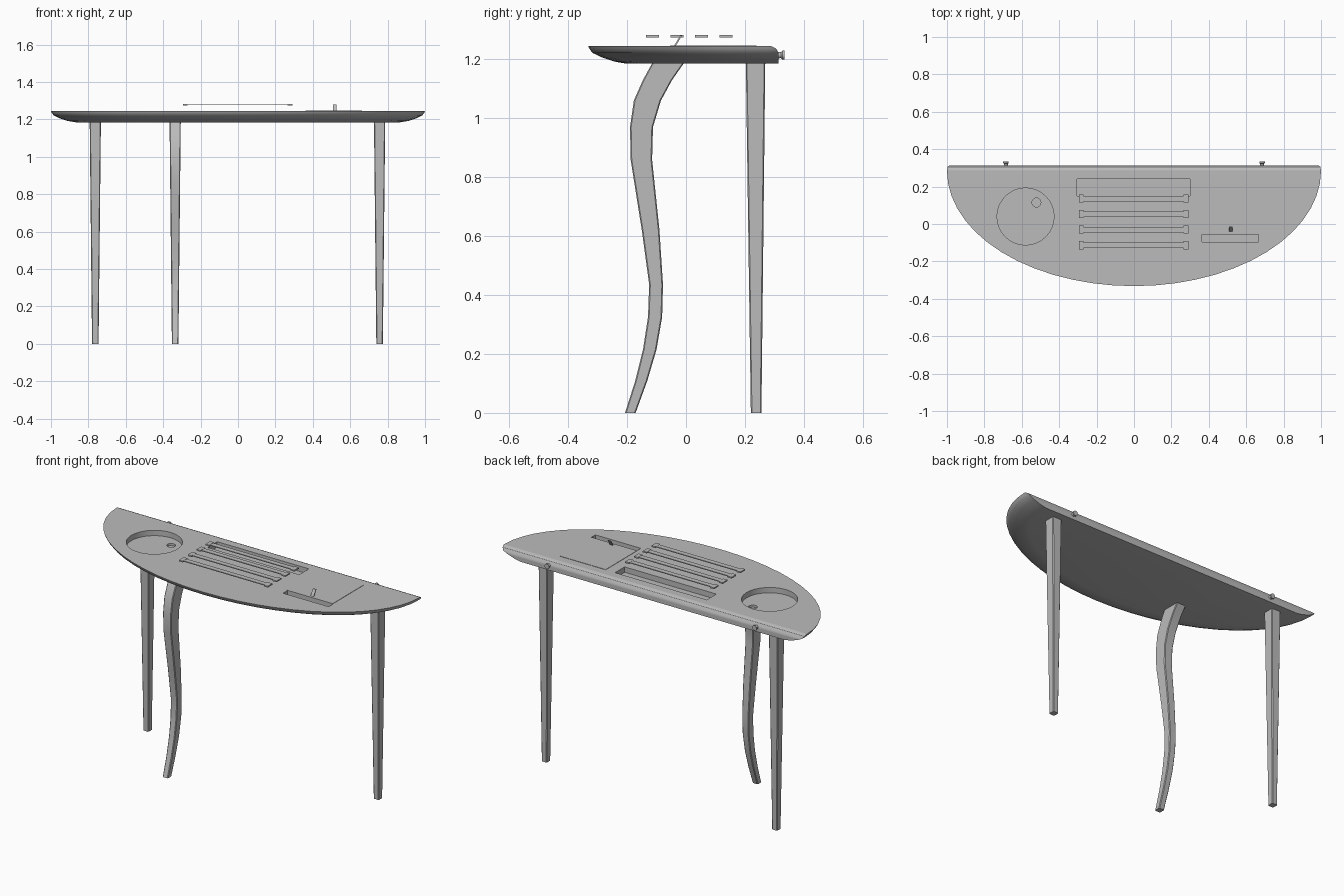
import bpy, bmesh, math
from mathutils import Vector, Matrix

cube = bpy.data.objects.get("Cube")
if cube:
    bpy.data.objects.remove(cube, do_unlink=True)

grey = bpy.data.materials.new("plain grey")
grey.use_nodes = True
COLOUR = (0.5, 0.5, 0.5, 1)
grey.diffuse_color = COLOUR
for node in grey.node_tree.nodes:
    if node.type == 'BSDF_PRINCIPLED':
        node.inputs["Base Color"].default_value = COLOUR


def finish(name, bm, smooth=None):
    bmesh.ops.recalc_face_normals(bm, faces=bm.faces)
    mesh = bpy.data.meshes.new(name)
    bm.to_mesh(mesh)
    bm.free()
    mesh.materials.append(grey)
    ob = bpy.data.objects.new(name, mesh)
    bpy.context.scene.collection.objects.link(ob)
    if smooth:
        bpy.ops.object.select_all(action='DESELECT')
        ob.select_set(True)
        bpy.context.view_layer.objects.active = ob
        bpy.ops.object.shade_smooth_by_angle(angle=math.radians(smooth))
    return ob


def loft(bm, rings):
    loops = [[bm.verts.new(p) for p in ring] for ring in rings]
    n = len(loops[0])
    for a, b in zip(loops, loops[1:]):
        for i in range(n):
            j = (i + 1) % n
            bm.faces.new((a[i], a[j], b[j], b[i]))
    bm.faces.new(loops[0][::-1])
    bm.faces.new(loops[-1])


def add_box(bm, x0, x1, y0, y1, z0, z1):
    loft(bm, [[(x0, y0, z), (x1, y0, z), (x1, y1, z), (x0, y1, z)] for z in (z0, z1)])


def add_disc(bm, x, y, r, z0, z1, n=32):
    m = Matrix.Translation((x, y, (z0 + z1) / 2))
    bmesh.ops.create_cone(bm, cap_ends=True, segments=n, radius1=r, radius2=r,
                          depth=z1 - z0, matrix=m)


TOP, UNDER = 1.245, 1.185


# Half-oval top: each ring has height, inset of the curved rim, back edge
def half_oval(z, inset, back, steps=28):
    arc = [math.pi * (1 + i / steps) for i in range(steps + 1)]
    ring = [((1 - inset) * math.cos(a), 0.285 + (0.617 - inset) * math.sin(a), z) for a in arc]
    return ring + [(1 - inset, back, z), (inset - 1, back, z)]


bm = bmesh.new()
loft(bm, [half_oval(*r) for r in (
    (UNDER, 0.13, 0.314), (1.192, 0.09, 0.314), (1.207, 0.045, 0.314),
    (1.222, 0.014, 0.314), (1.236, 0.004, 0.306), (TOP, 0, 0.288))])
table = finish("table_top", bm)


# Recesses in the top
def cut(name, build):
    bm = bmesh.new()
    build(bm)
    cutter = finish(name, bm)
    cutter.hide_render = True
    cutter.hide_set(True)
    mod = table.modifiers.new(name, 'BOOLEAN')
    mod.operation = 'DIFFERENCE'
    mod.solver = 'EXACT'
    mod.object = cutter
    bpy.context.view_layer.objects.active = table
    bpy.ops.object.modifier_apply(modifier=name)
    bpy.data.objects.remove(cutter, do_unlink=True)


FLOOR = 1.213
cut("basin_cut", lambda b: add_disc(b, -0.58, 0.04, 0.152, FLOOR, 1.3, 48))
cut("drain_cut", lambda b: add_disc(b, -0.522, 0.115, 0.024, 1.2, 1.3, 20))
cut("tray_cut", lambda b: add_box(b, -0.305, 0.3, 0.15, 0.24, FLOOR, 1.3))
cut("slot_cut", lambda b: add_box(b, 0.364, 0.665, -0.095, -0.055, FLOOR, 1.3))
bpy.ops.object.select_all(action='DESELECT')
table.select_set(True)
bpy.context.view_layer.objects.active = table
bpy.ops.object.shade_smooth_by_angle(angle=math.radians(30))

# Sliding lid and its slanted handle
bm = bmesh.new()
add_box(bm, 0.362, 0.663, -0.055, 0.24, 1.24, TOP + 0.002)
finish("sliding_lid", bm)
bm = bmesh.new()
loft(bm, [[(x, y, z) for x, y in ((0.507, c - 0.003), (0.527, c - 0.003),
                                  (0.527, c + 0.003), (0.507, c + 0.003))]
          for c, z in ((-0.04, 1.242), (-0.016, 1.281))])
finish("lid_handle", bm)

# Four flat bars with wider end tabs
for k in range(4):
    y = 0.136 - k * 0.083
    bm = bmesh.new()
    add_box(bm, -0.27, 0.266, y - 0.015, y + 0.015, 1.276, 1.281)
    for x in (-0.295, 0.265):
        add_box(bm, x, x + 0.026, y - 0.022, y + 0.022, 1.274, 1.282)
    finish(f"bar_{k + 1}", bm)

# Round knobs on the back edge
for side, name in ((-1, "right_knob"), (1, "left_knob")):
    bm = bmesh.new()
    loft(bm, [[(side * 0.685 + r * math.cos(i * math.tau / 16), y,
                1.214 + r * math.sin(i * math.tau / 16)) for i in range(16)]
              for y, r in ((0.305, 0.012), (0.322, 0.010), (0.327, 0.015), (0.334, 0.015))])
    finish(name, bm, 30)


# Legs: square sections with slightly bevelled corners, lofted along a profile
def leg(name, x, profile):
    rings = []
    for z, front, back in profile:
        w = 0.0175 + 0.0125 * z / UNDER
        c = 0.004
        rings.append([(x + px, py, z) for px, py in (
            (-w + c, front), (w - c, front), (w, front + c), (w, back - c),
            (w - c, back), (-w + c, back), (-w, back - c), (-w, front + c))])
    bm = bmesh.new()
    loft(bm, rings)
    finish(name, bm, 25)


straight = ((0, 0.22, 0.256), (UNDER + 0.005, 0.203, 0.269))
leg("back_right_leg", -0.763, straight)
leg("back_left_leg", 0.757, straight)
leg("front_leg", -0.336, (
    (0, -0.207, -0.171), (0.11, -0.172, -0.131), (0.215, -0.146, -0.1),
    (0.325, -0.129, -0.081), (0.435, -0.125, -0.078), (0.62, -0.15, -0.09),
    (0.86, -0.188, -0.115), (0.97, -0.19, -0.112), (1.06, -0.177, -0.085),
    (1.13, -0.146, -0.047), (UNDER + 0.005, -0.113, -0.005)))
